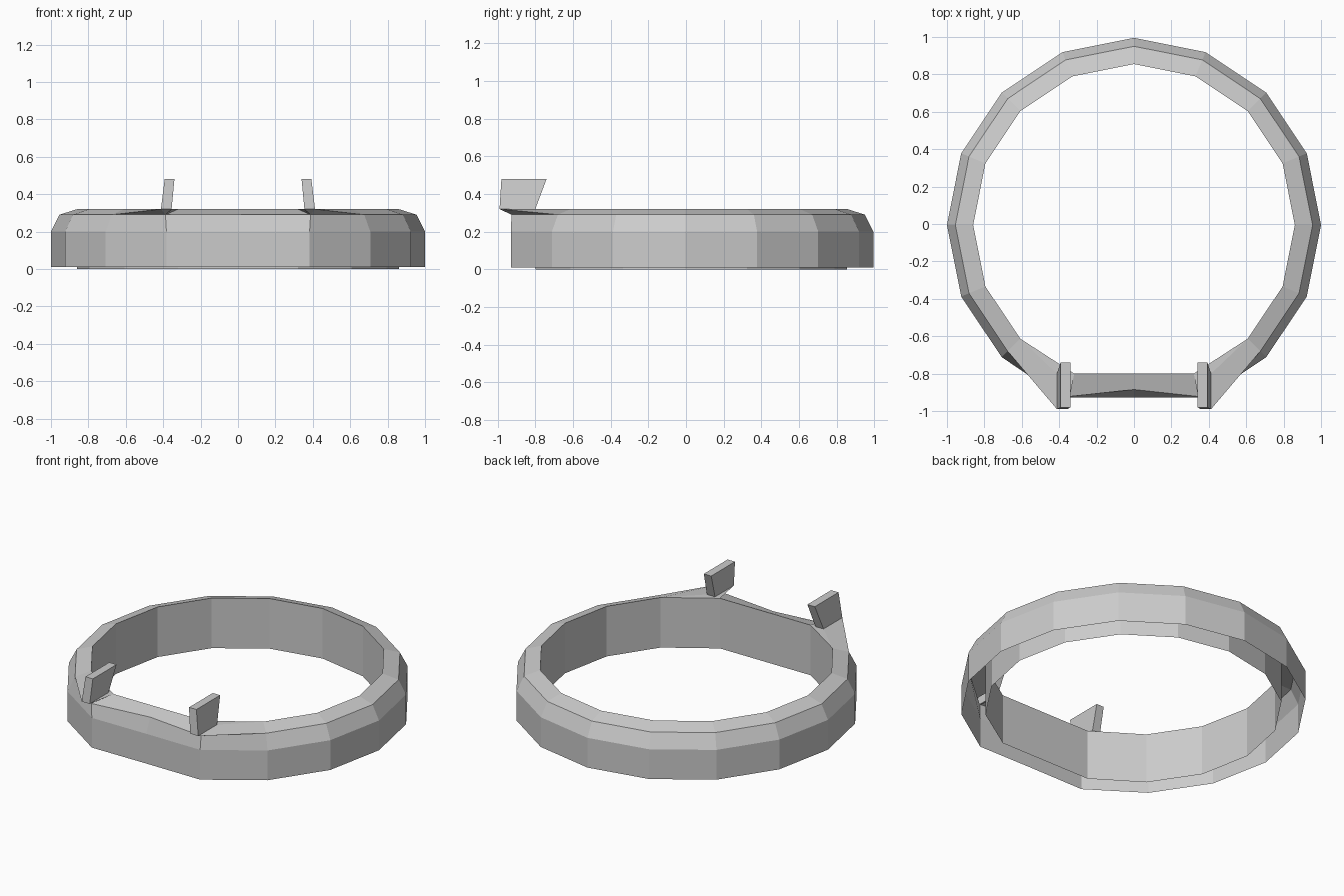
import bpy, bmesh
from math import sin, cos, pi

if "Cube" in bpy.data.objects:
    bpy.data.objects.remove(bpy.data.objects["Cube"])

SIDES = 16
FRONT = 12            # index of the vertex column at -y
CY = -0.005           # small centring shift
# hollow rim section, open underneath: (radius, z)
PROFILE = [(1.0, 0.01), (1.0, 0.2), (0.955, 0.29), (0.86, 0.32), (0.86, 0.0)]


def make_object(name, bm):
    bmesh.ops.recalc_face_normals(bm, faces=bm.faces)
    me = bpy.data.meshes.new(name)
    bm.to_mesh(me)
    bm.free()
    ob = bpy.data.objects.new(name, me)
    bpy.context.collection.objects.link(ob)
    return ob


def horn_base(s):
    # outer front, inner front, inner back, outer back
    return [(s * 0.412, -0.99, 0.32), (s * 0.355, -0.99, 0.32),
            (s * 0.355, -0.8, 0.32), (s * 0.412, -0.8, 0.32)]


# Rim: 16-sided ring with a flattened front
bm = bmesh.new()
cols = []
for i in range(SIDES):
    a = 2 * pi * i / SIDES
    col = []
    for k, (r, z) in enumerate(PROFILE):
        x, y = r * cos(a), r * sin(a) + CY
        if i == FRONT:                       # middle of the flat front
            y = (-0.927, -0.927, -0.885, -0.8, -0.8)[k]
        elif abs(i - FRONT) == 1:            # corners of the flat front
            s = 1 if x > 0 else -1
            if k == 2:
                x, y = s * 0.388, -0.927
            elif k > 2:
                x, y = s * 0.32, -0.8
        col.append(bm.verts.new((x, y, z)))
    cols.append(col)

for i in range(SIDES):
    a, b = cols[i], cols[(i + 1) % SIDES]
    for k in range(4):
        if k == 2 and i in (FRONT - 2, FRONT + 1):
            continue                         # replaced by the horn pads
        bm.faces.new((a[k], b[k], b[k + 1], a[k + 1]))

# Overhanging pads that carry the horns
for s in (-1, 1):
    side, corner = cols[FRONT + 2 * s], cols[FRONT + s]
    m45, i45, m22, i22 = side[2], side[3], corner[2], corner[3]
    fo, fi, bi, bo = [bm.verts.new(p) for p in horn_base(s)]
    for f in ((i45, m45, fo, bo), (i45, bo, bi, i22), (m45, m22, fo),
              (m22, fi, fo), (m22, i22, fi), (fi, i22, bi)):
        bm.faces.new(f)
make_object("rim", bm)

# Horns: two leaning upright tabs
for s, name in ((-1, "left_horn"), (1, "right_horn")):
    bm = bmesh.new()
    low = [bm.verts.new(p) for p in horn_base(s)]
    top = [bm.verts.new((s * x, y, 0.48)) for x, y in
           ((0.392, -0.98), (0.34, -0.98), (0.34, -0.74), (0.392, -0.74))]
    bm.faces.new(top)
    for j in range(4):
        n = (j + 1) % 4
        bm.faces.new((low[j], low[n], top[n], top[j]))
    make_object(name, bm)
